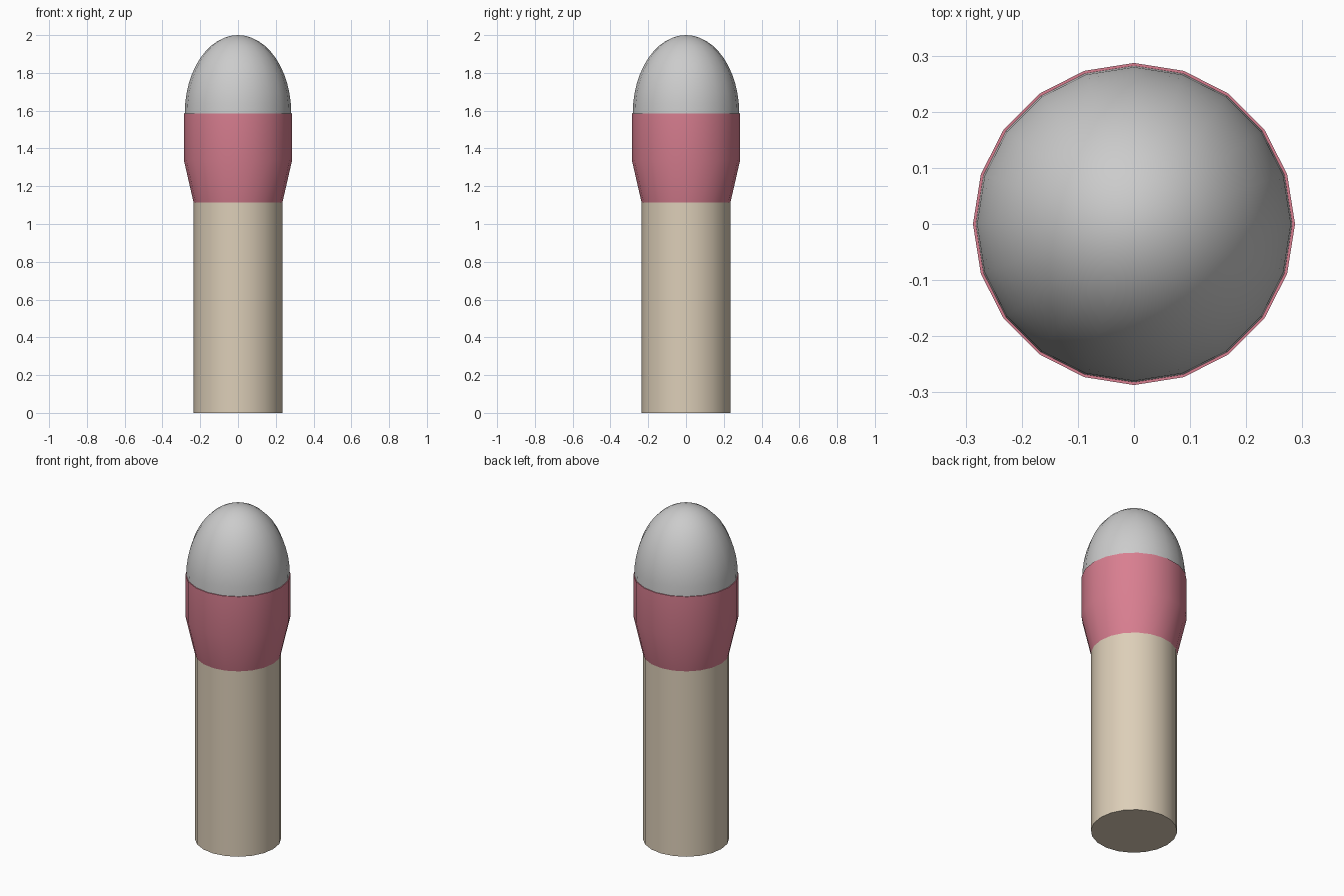
import bpy, bmesh, math

if "Cube" in bpy.data.objects:
    bpy.data.objects.remove(bpy.data.objects["Cube"])

SIDES = 20

def material(name, color):
    m = bpy.data.materials.new(name)
    m.diffuse_color = color
    m.use_nodes = True
    m.node_tree.nodes["Principled BSDF"].inputs["Base Color"].default_value = m.diffuse_color
    return m

def lathe(name, profile, mat=None, cap_bottom=False, cap_top=False):
    """Revolve (radius, z) points around z; radius 0 makes a pole."""
    bm = bmesh.new()
    rings = []
    for r, z in profile:
        n = SIDES if r > 0 else 1
        rings.append([bm.verts.new((r * math.cos(2 * math.pi * i / SIDES),
                                    r * math.sin(2 * math.pi * i / SIDES), z))
                      for i in range(n)])
    for a, b in zip(rings, rings[1:]):
        for i in range(SIDES):
            j = (i + 1) % SIDES
            if len(b) == 1:
                bm.faces.new((a[i], a[j], b[0]))
            else:
                bm.faces.new((a[i], a[j], b[j], b[i]))
    if cap_bottom:
        bm.faces.new(rings[0][::-1])
    if cap_top:
        bm.faces.new(rings[-1])
    mesh = bpy.data.meshes.new(name)
    bm.to_mesh(mesh)
    bm.free()
    obj = bpy.data.objects.new(name, mesh)
    bpy.context.collection.objects.link(obj)
    if mat:
        mesh.materials.append(mat)
    bpy.ops.object.select_all(action='DESELECT')
    obj.select_set(True)
    bpy.context.view_layer.objects.active = obj
    bpy.ops.object.shade_smooth_by_angle(angle=math.radians(30))
    return obj

tan = material("tan", (0.72, 0.62, 0.48, 1))
red = material("red", (0.69, 0.21, 0.28, 1))

# Straight cylindrical shaft
lathe("shaft", [(0.235, 0), (0.235, 1.113)], tan, cap_bottom=True)

# Flared collar
lathe("collar", [(0.235, 1.113), (0.287, 1.34), (0.287, 1.585)], red, cap_top=True)

# Half-ellipsoid tip
STEPS = 12
dome = [(0.282 * math.cos(math.pi / 2 * k / STEPS),
         1.585 + 0.415 * math.sin(math.pi / 2 * k / STEPS)) for k in range(STEPS)]
lathe("dome_tip", dome + [(0, 2.0)])
